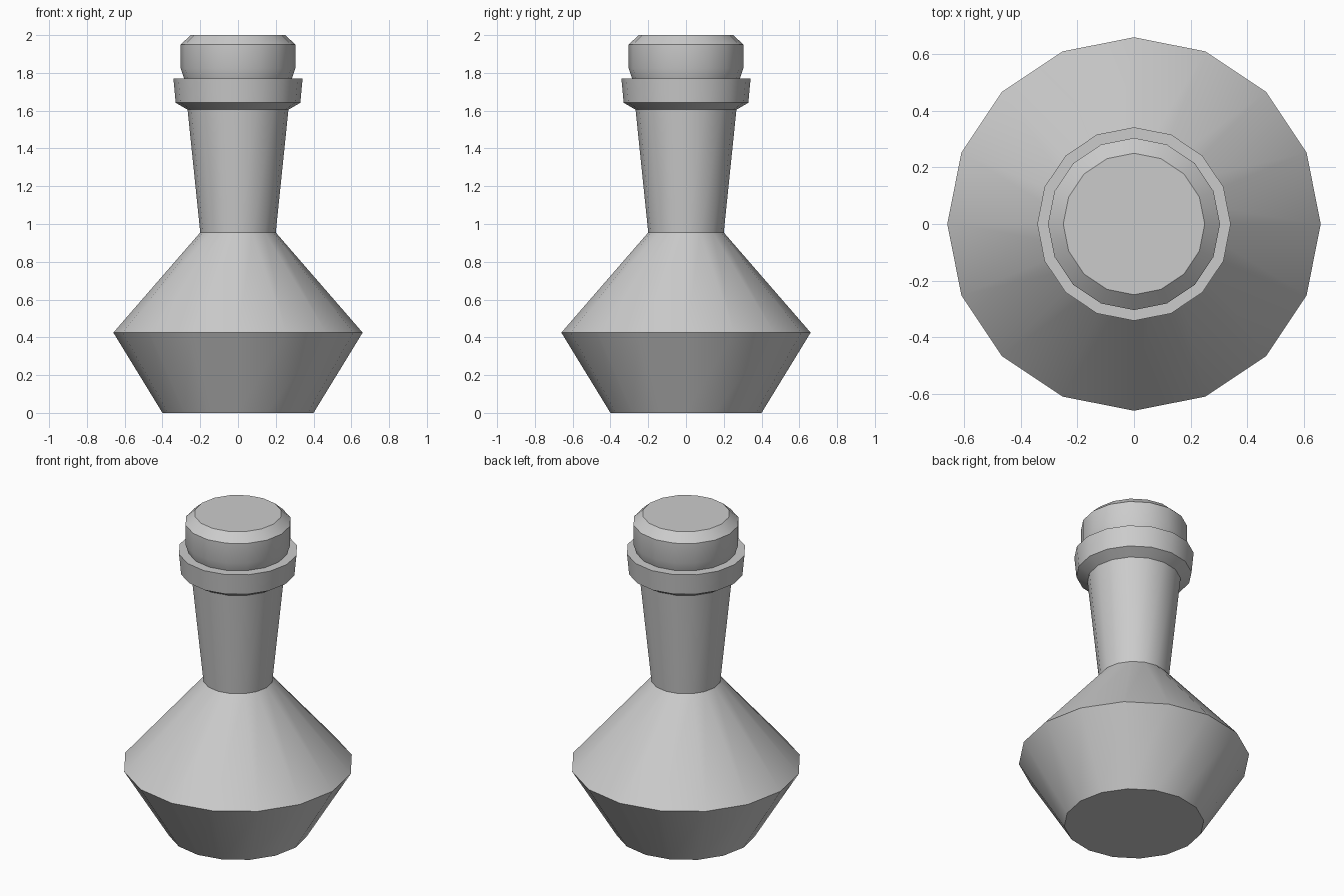
import bpy
import bmesh
import math

SIDES = 16

cube = bpy.data.objects.get("Cube")
if cube:
    bpy.data.objects.remove(cube, do_unlink=True)

grey = bpy.data.materials.new("light grey")
grey.use_nodes = True
grey.diffuse_color = (0.6, 0.6, 0.6, 1)
grey.node_tree.nodes["Principled BSDF"].inputs["Base Color"].default_value = (0.6, 0.6, 0.6, 1)


def lathe(name, profile):
    """Turn a (radius, height) profile into a closed solid with flat caps."""
    bm = bmesh.new()
    rings = []
    for radius, height in profile:
        ring = []
        for i in range(SIDES):
            a = math.tau * i / SIDES
            ring.append(bm.verts.new((radius * math.cos(a), radius * math.sin(a), height)))
        rings.append(ring)
    for low, high in zip(rings, rings[1:]):
        for i in range(SIDES):
            j = (i + 1) % SIDES
            bm.faces.new((low[i], low[j], high[j], high[i]))
    bm.faces.new(rings[0][::-1])
    bm.faces.new(rings[-1])
    mesh = bpy.data.meshes.new(name)
    bm.to_mesh(mesh)
    bm.free()
    mesh.materials.append(grey)
    obj = bpy.data.objects.new(name, mesh)
    bpy.context.collection.objects.link(obj)
    bpy.ops.object.select_all(action="DESELECT")
    obj.select_set(True)
    bpy.context.view_layer.objects.active = obj
    bpy.ops.object.shade_smooth_by_angle(angle=math.radians(30))
    return obj


# Flask: tapered base, shoulder, flared neck and collar
lathe("flask", [(0.40, 0), (0.66, 0.425), (0.20, 0.955),
                (0.267, 1.605), (0.33, 1.642), (0.342, 1.77)])

# Stopper: rounded-in foot, straight side and bevelled top
lathe("stopper", [(0.285, 1.768), (0.304, 1.825), (0.304, 1.95), (0.25, 2.0)])
